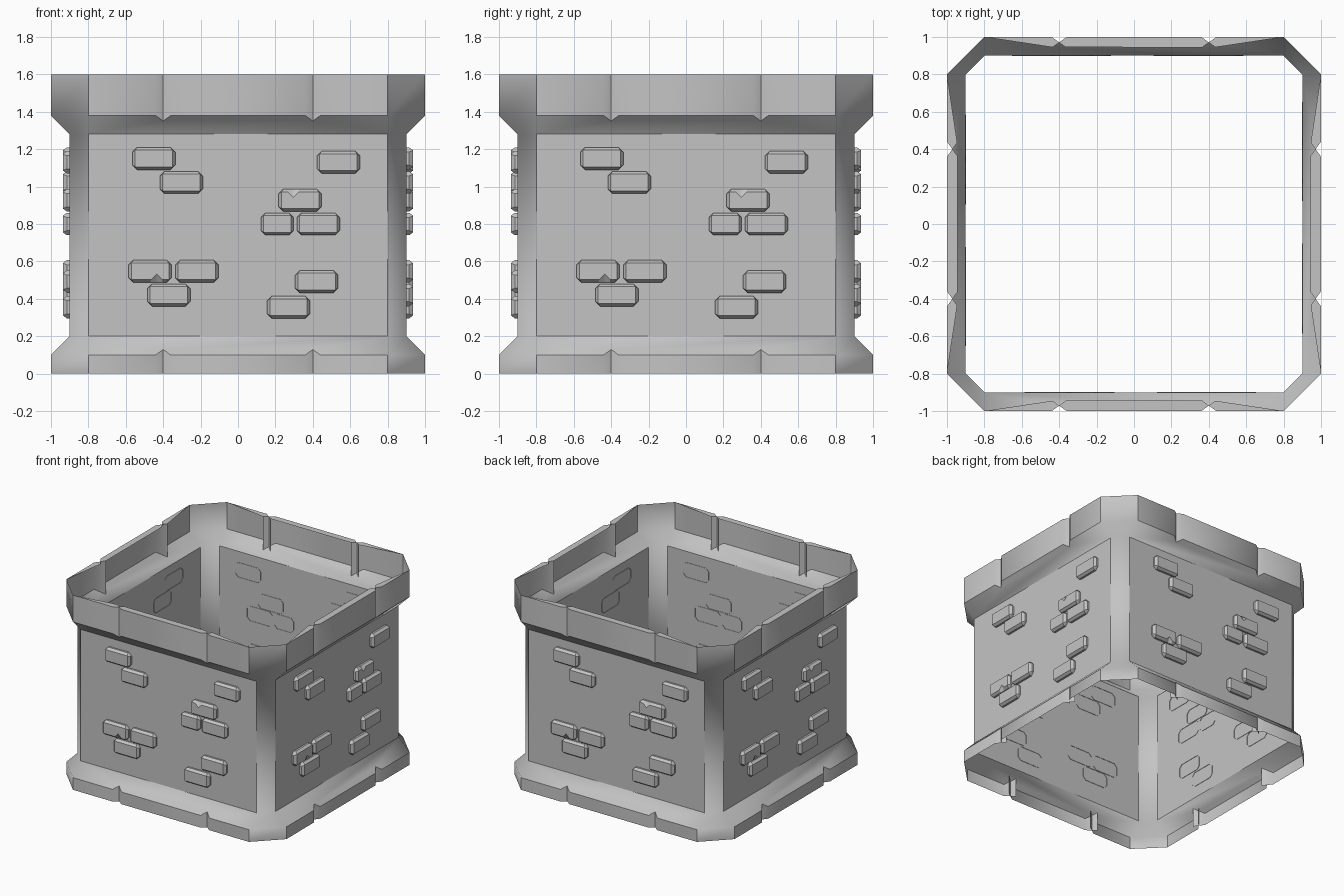
import bpy, bmesh, math
from mathutils import Matrix, Vector

if "Cube" in bpy.data.objects:
    bpy.data.objects.remove(bpy.data.objects["Cube"])

stone = bpy.data.materials.new("grey stone")
stone.diffuse_color = (0.55, 0.55, 0.55, 1)
stone.use_nodes = True
stone.node_tree.nodes["Principled BSDF"].inputs["Base Color"].default_value = stone.diffuse_color

FLAT, NECK, OUT = 0.8, 0.9, 1.0        # half side width, wall radius, rim radius
GROOVES, GW = (-0.4, 0.4), 0.04        # rim groove centres and half width
APEX, BACK = 0.971, 0.945              # where groove walls cross and end


def finish(bm, name):
    bmesh.ops.remove_doubles(bm, verts=bm.verts[:], dist=0.0005)
    me = bpy.data.meshes.new(name)
    bm.to_mesh(me)
    bm.free()
    me.materials.append(stone)
    ob = bpy.data.objects.new(name, me)
    bpy.context.collection.objects.link(ob)
    return ob


def make_face(bm, rot, pts, flip=False):
    # points are (along side, distance from centre, height)
    vs = [bm.verts.new(rot @ Vector((u, -r, z))) for u, r, z in pts]
    bm.faces.new(vs[::-1] if flip else vs)


def rim(bm, rot, zn, zl, ze, flip):
    # sloped band between wall and rim, notched at the grooves
    at = lambda r: zl + (zn - zl) * (OUT - r) / (OUT - NECK)
    pts = [(-FLAT, NECK, zn), (FLAT, NECK, zn), (FLAT, OUT, zl)]
    for g in GROOVES[::-1]:
        pts += [(g + GW, OUT, zl), (g, APEX, at(APEX)), (g - GW, OUT, zl)]
    make_face(bm, rot, pts + [(-FLAT, OUT, zl)], flip)
    # upright rim pieces between grooves
    for a, b in ((-FLAT, -0.44), (-0.36, 0.36), (0.44, FLAT)):
        make_face(bm, rot, [(a, OUT, zl), (b, OUT, zl), (b, OUT, ze), (a, OUT, ze)], flip)
    # slanted groove walls
    for g in GROOVES:
        for s in (-1, 1):
            u0, u1 = g + s * GW, g - s * 0.035
            make_face(bm, rot, [(u0, OUT, zl), (u1, BACK, at(BACK)),
                                (u1, BACK, ze), (u0, OUT, ze)], flip != (s > 0))


# Hollow shell: walls, flared rims, chamfered corners
bm = bmesh.new()
profile = [(OUT, 0), (OUT, 0.1), (NECK, 0.2), (NECK, 1.28), (OUT, 1.38), (OUT, 1.6)]
for k in range(4):
    rot = Matrix.Rotation(k * math.pi / 2, 3, 'Z')
    make_face(bm, rot, [(-FLAT, NECK, 0.2), (FLAT, NECK, 0.2),
                        (FLAT, NECK, 1.28), (-FLAT, NECK, 1.28)])
    rim(bm, rot, 1.28, 1.38, 1.6, False)
    rim(bm, rot, 0.2, 0.1, 0.0, True)
    for (r0, z0), (r1, z1) in zip(profile, profile[1:]):
        make_face(bm, rot, [(FLAT, r0, z0), (r0, FLAT, z0), (r1, FLAT, z1), (FLAT, r1, z1)])
shell = finish(bm, "stone_shell")
bpy.context.view_layer.objects.active = shell
shell.select_set(True)
bpy.ops.object.shade_smooth_by_angle(angle=math.radians(40))

# Thin caps on the top rim
bm = bmesh.new()
for k in range(4):
    rot = Matrix.Rotation(k * math.pi / 2, 3, 'Z')
    caps = [[(-FLAT, OUT), (-0.44, OUT), (-0.4, APEX), (-0.435, BACK)],
            [(-0.36, OUT), (0.36, OUT), (0.4, APEX), (0.365, BACK), (-0.365, BACK), (-0.4, APEX)],
            [(0.44, OUT), (FLAT, OUT), (0.435, BACK), (0.4, APEX)]]
    for cap in caps:
        make_face(bm, rot, [(u, r, 1.6) for u, r in cap])
finish(bm, "rim_caps")


def outline(w, h, cut, chip=None, dip=0.0):
    # rectangle with cut corners, chip = (position, side) dents one long edge
    pts = [(-w + cut, -h)]
    if chip and chip[1] < 0:
        pts += [(chip[0] - 0.03, -h), (chip[0], -h + dip), (chip[0] + 0.03, -h)]
    pts += [(w - cut, -h), (w, -h + cut), (w, h - cut), (w - cut, h)]
    if chip and chip[1] > 0:
        pts += [(chip[0] + 0.03, h), (chip[0], h - dip), (chip[0] - 0.03, h)]
    return pts + [(-w + cut, h), (-w, h - cut), (-w, -h + cut)]


# Raised bricks: centre x, centre z, half width, chip
bricks = [(-0.45, 1.15, 0.115, None), (-0.303, 1.022, 0.115, None), (0.537, 1.13, 0.115, None),
          (0.332, 0.927, 0.115, (-0.037, 1)), (0.21, 0.8, 0.088, None), (0.43, 0.8, 0.115, None),
          (-0.47, 0.547, 0.115, (0.035, -1)), (-0.22, 0.547, 0.115, None),
          (-0.37, 0.42, 0.115, None), (0.42, 0.492, 0.115, None), (0.27, 0.355, 0.115, None)]
bm = bmesh.new()
for k in range(4):
    rot = Matrix.Rotation(k * math.pi / 2, 3, 'Z')
    for x, z, w, chip in bricks:
        loops = []
        for inset, r, cut, dip in ((0, 0.897, 0.025, 0), (0, 0.915, 0.025, 0),
                                   (0.015, 0.935, 0.002, 0.03)):
            loops.append([bm.verts.new(rot @ Vector((x + a, -r, z + b)))
                          for a, b in outline(w - inset, 0.06 - inset, cut, chip, dip)])
        n = len(loops[0])
        for lo, hi in zip(loops, loops[1:]):
            for i in range(n):
                j = (i + 1) % n
                bm.faces.new((lo[i], lo[j], hi[j], hi[i]))
        bm.faces.new(loops[-1])
finish(bm, "raised_bricks")
